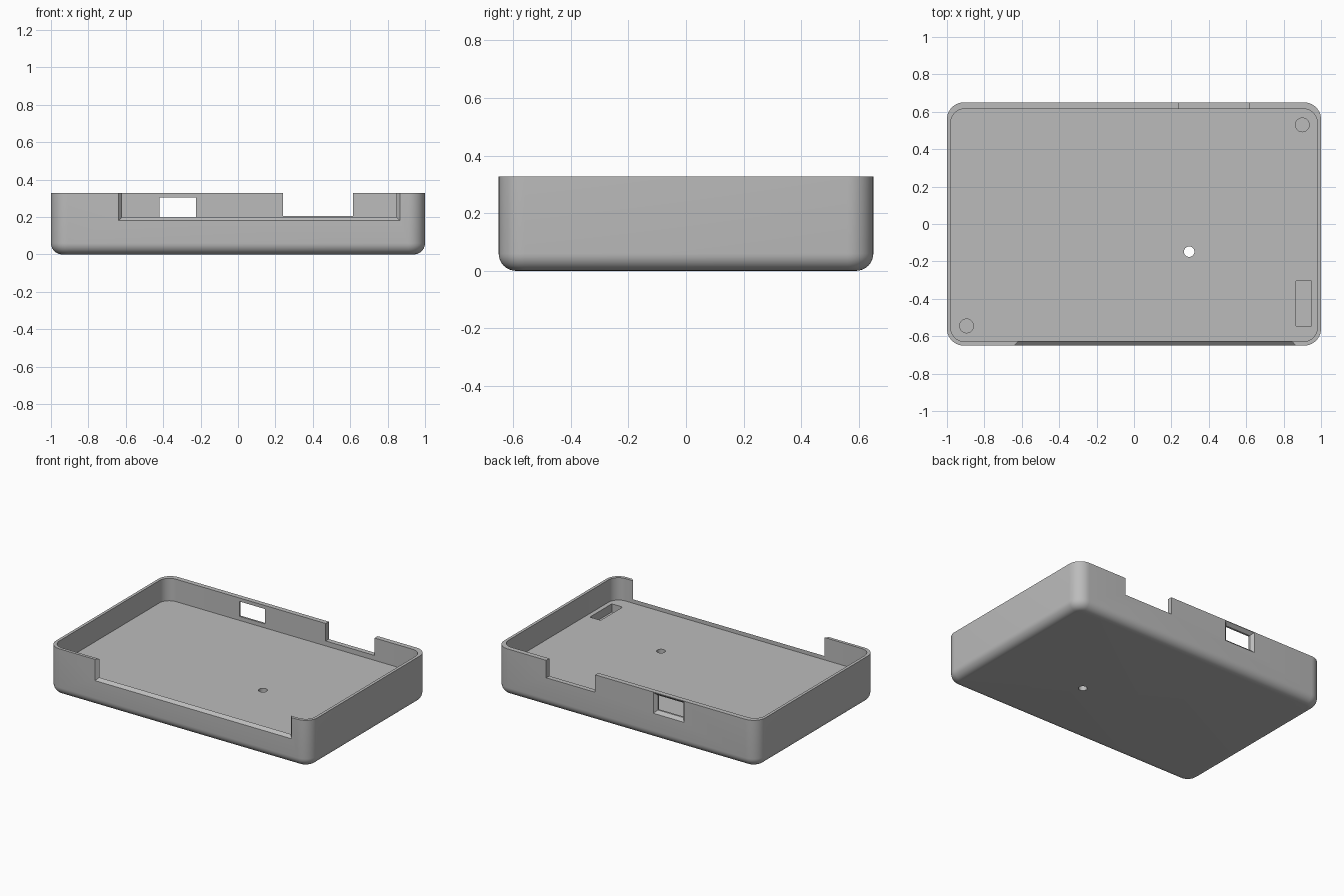
import bpy
import bmesh
from math import sin, cos, pi

if "Cube" in bpy.data.objects:
    bpy.data.objects.remove(bpy.data.objects["Cube"])

HEIGHT, FLOOR = 0.327, 0.172

grey = bpy.data.materials.new("plain grey")
grey.use_nodes = True
colour = (0.5, 0.5, 0.5, 1)
grey.diffuse_color = colour
grey.node_tree.nodes["Principled BSDF"].inputs["Base Color"].default_value = colour


def loft(name, rings):
    """Join matching rings of points into a closed solid."""
    bm = bmesh.new()
    loops = [[bm.verts.new(p) for p in ring] for ring in rings]
    n = len(loops[0])
    for a, b in zip(loops, loops[1:]):
        for i in range(n):
            j = (i + 1) % n
            bm.faces.new((a[i], a[j], b[j], b[i]))
    bm.faces.new(loops[0][::-1])
    bm.faces.new(loops[-1])
    bmesh.ops.recalc_face_normals(bm, faces=bm.faces)
    mesh = bpy.data.meshes.new(name)
    bm.to_mesh(mesh)
    bm.free()
    mesh.materials.append(grey)
    obj = bpy.data.objects.new(name, mesh)
    bpy.context.collection.objects.link(obj)
    return obj


def round_rect(x0, x1, y0, y1, r, z, steps=10):
    corners = [(x1 - r, y1 - r), (x0 + r, y1 - r), (x0 + r, y0 + r), (x1 - r, y0 + r)]
    return [(cx + r * cos(a), cy + r * sin(a), z)
            for q, (cx, cy) in enumerate(corners)
            for a in [(q + i / steps) * pi / 2 for i in range(steps + 1)]]


def upright_rect(x0, x1, z0, z1, y):
    return [(x0, y, z0), (x1, y, z0), (x1, y, z1), (x0, y, z1)]


def flared(name, x0, x1, z0, z1, y_in, y_out, flare):
    """Opening cutter that widens towards the outside."""
    return loft(name, [
        upright_rect(x0, x1, z0, z1, y_in),
        upright_rect(x0 - flare, x1 + flare, z0 - flare, z1 + flare, y_out)])


def cylinder(name, x, y, r, z0, z1, sides=32):
    return loft(name, [[(x + r * cos(2 * pi * i / sides), y + r * sin(2 * pi * i / sides), z)
                        for i in range(sides)] for z in (z0, z1)])


# Outer body with a rounded lower edge
fillet, steps = 0.06, 8
rings = []
for i in range(steps + 1):
    a = pi / 2 * i / steps
    inset = fillet * (1 - sin(a))
    rings.append(round_rect(-1 + inset, 1 - inset, -0.65 + inset, 0.65 - inset,
                            0.09 - inset, fillet * (1 - cos(a))))
rings.append(round_rect(-1, 1, -0.65, 0.65, 0.09, HEIGHT))
tray = loft("case_tray", rings)

# Cutters: cavity, wall openings, floor pockets and hole
cutters = [
    loft("cavity", [round_rect(-0.98, 0.98, -0.629, 0.616, 0.075, z) for z in (FLOOR, 0.5)]),
    flared("front_opening", -0.604, 0.829, 0.216, 0.5, -0.61, -0.67, 0.054),
    loft("back_notch", [upright_rect(0.24, 0.615, 0.206, 0.5, y) for y in (0.6, 0.7)]),
    loft("port_hole", [upright_rect(-0.42, -0.225, 0.2, 0.303, y) for y in (0.6, 0.64)]),
    flared("port_flare", -0.42, -0.225, 0.2, 0.303, 0.629, 0.653, 0.023),
    loft("slot_pocket", [[(0.867, -0.545, z), (0.95, -0.545, z), (0.95, -0.305, z),
                          (0.867, -0.305, z)] for z in (0.115, 0.25)]),
    cylinder("back_pocket", 0.9, 0.53, 0.037, 0.115, 0.25),
    cylinder("front_pocket", -0.895, -0.545, 0.037, 0.115, 0.25),
    cylinder("floor_hole", 0.295, -0.148, 0.028, -0.1, 0.3),
]

bpy.ops.object.select_all(action="DESELECT")
bpy.context.view_layer.objects.active = tray
tray.select_set(True)
for cutter in cutters:
    cutter.hide_render = True
    mod = tray.modifiers.new(cutter.name, "BOOLEAN")
    mod.operation = "DIFFERENCE"
    mod.solver = "EXACT"
    mod.object = cutter
    bpy.ops.object.modifier_apply(modifier=mod.name)
    bpy.data.objects.remove(cutter)

bpy.ops.object.shade_smooth_by_angle(angle=pi / 6)
